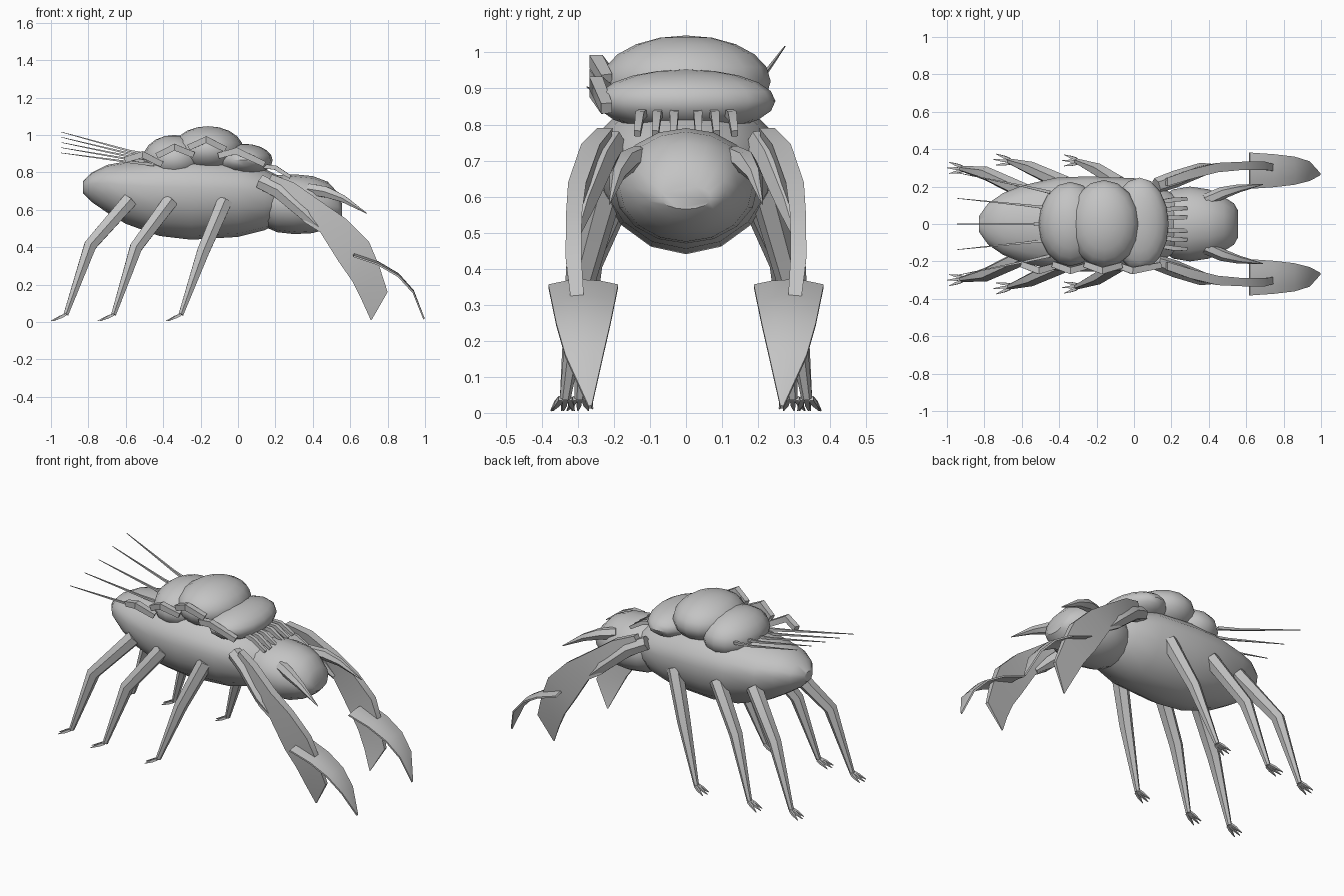
import bpy, bmesh, math
from mathutils import Vector

if "Cube" in bpy.data.objects:
    bpy.data.objects.remove(bpy.data.objects["Cube"])

grey = bpy.data.materials.new("shell grey")
grey.diffuse_color = (0.55, 0.55, 0.55, 1)
grey.use_nodes = True
grey.node_tree.nodes["Principled BSDF"].inputs["Base Color"].default_value = grey.diffuse_color


def finish(name, bm, angle=35):
    bmesh.ops.recalc_face_normals(bm, faces=bm.faces)
    me = bpy.data.meshes.new(name)
    bm.to_mesh(me)
    bm.free()
    ob = bpy.data.objects.new(name, me)
    bpy.context.collection.objects.link(ob)
    me.materials.append(grey)
    bpy.ops.object.select_all(action='DESELECT')
    ob.select_set(True)
    bpy.context.view_layer.objects.active = ob
    bpy.ops.object.shade_smooth_by_angle(angle=math.radians(angle))
    return ob


def skin(bm, rings):
    """Bridge closed rings of points and cap both ends."""
    vs = [[bm.verts.new(p) for p in r] for r in rings]
    n = len(vs[0])
    for a, b in zip(vs, vs[1:]):
        for i in range(n):
            bm.faces.new((a[i], a[(i + 1) % n], b[(i + 1) % n], b[i]))
    bm.faces.new(vs[0][::-1])
    bm.faces.new(vs[-1])


def limb(bm, pts, radii, n=6):
    """Tapered tube along a path."""
    pts = [Vector(p) for p in pts]
    rings = []
    for i, p in enumerate(pts):
        t = (pts[min(i + 1, len(pts) - 1)] - pts[max(i - 1, 0)]).normalized()
        u = t.cross(Vector((0, 1, 0))).normalized()
        v = t.cross(u)
        rings.append([p + radii[i] * (u * math.cos(a) + v * math.sin(a))
                      for a in (math.tau * (k + .5) / n for k in range(n))])
    skin(bm, rings)


def hull(name, sections, waist, n=16):
    """Rounded body lofted along x from (x, half width, bottom, top), widest at the waist fraction."""
    bm = bmesh.new()
    rings = []
    for x, w, lo, hi in sections:
        mid = lo + waist * (hi - lo)
        ring = []
        for k in range(n):
            c, s = math.cos(math.tau * k / n), math.sin(math.tau * k / n)
            ring.append((x, w * c, mid + s * ((hi - mid) if s > 0 else (mid - lo))))
        rings.append(ring)
    skin(bm, rings)
    return finish(name, bm, 40)


# Abdomen and head
hull("abdomen", [(-.83, .04, .69, .75), (-.78, .11, .64, .80), (-.70, .165, .585, .84),
                 (-.60, .205, .525, .858), (-.42, .247, .46, .885), (-.25, .255, .44, .89),
                 (0, .245, .455, .87), (.14, .20, .49, .82), (.26, .13, .55, .76), (.32, .06, .60, .70)], .62)
hull("head", [(.10, .08, .56, .70), (.14, .14, .51, .76), (.21, .185, .48, .785), (.30, .20, .47, .79),
              (.40, .185, .475, .78), (.48, .145, .50, .75), (.535, .11, .54, .69),
              (.557, .07, .565, .63)], .5)

# Three overlapping back domes
for name, c, s in (("rear_dome", (-.34, 0, .87), (.17, .225, .13)),
                   ("middle_dome", (-.16, 0, .92), (.19, .235, .127)),
                   ("front_dome", (.03, 0, .865), (.155, .248, .088))):
    bm = bmesh.new()
    bmesh.ops.create_uvsphere(bm, u_segments=16, v_segments=10, radius=1)
    for v in bm.verts:
        v.co = Vector([c[i] + v.co[i] * s[i] for i in range(3)])
    finish(name, bm, 40)

# Walking legs with three-toed feet
legs = (("rear", (-.58, .17, .65), (-.79, .27, .41), (-.92, .295, .04), (-1.0, .30, .006)),
        ("middle", (-.36, .21, .65), (-.545, .295, .40), (-.665, .335, .04), (-.75, .345, .006)),
        ("front", (-.07, .21, .65), (-.185, .285, .38), (-.305, .335, .04), (-.385, .34, .006)))
for side, s in (("left", 1), ("right", -1)):
    for name, *path in legs:
        hip, knee, ankle, tip = [Vector((x, y * s, z)) for x, y, z in path]
        bm = bmesh.new()
        limb(bm, (hip, knee, ankle), (.046, .038, .015))
        for d in (-.03, 0, .03):
            start = ankle + Vector((0, d * .4, 0))
            end = tip + Vector((abs(d) * .4, d, 0))
            limb(bm, (start, start.lerp(end, .4), end), (.009, .010, .002), 4)
        finish(f"{name}_leg_{side}", bm)

    # Raptorial arm: upper bar
    bm = bmesh.new()
    limb(bm, [(x, y * s, z) for x, y, z in
              ((.12, .205, .75), (.22, .24, .70), (.36, .29, .575), (.44, .305, .50))],
         (.042, .046, .038, .015))
    finish(f"arm_bar_{side}", bm)

    # Sickle-shaped vertical arm plate: (upper edge, lower edge, y, half thickness)
    bm = bmesh.new()
    plate = (((.18, .79), (.14, .70), .225, .022), ((.30, .745), (.25, .63), .265, .026),
             ((.45, .64), (.36, .53), .302, .025), ((.58, .55), (.44, .48), .311, .022),
             ((.70, .43), (.54, .32), .312, .022), ((.755, .30), (.61, .22), .30, .018),
             ((.80, .16), (.66, .12), .285, .01), ((.715, .012), (.71, .01), .26, .003))
    skin(bm, [[(a[0], s * (y - t), a[1]), (a[0], s * (y + t), a[1]),
               (b[0], s * (y + t * .4), b[1]), (b[0], s * (y - t * .4), b[1])]
              for a, b, y, t in plate])
    finish(f"arm_plate_{side}", bm)

    # Curved scoop claw: (x, crown z, inner y, outer y)
    bm = bmesh.new()
    rings = []
    for x, z, y0, y1 in ((.62, .37, .188, .382), (.75, .325, .197, .373), (.86, .26, .21, .36),
                         (.94, .17, .23, .335), (.998, .02, .262, .270)):
        w = y1 - y0
        top = [(x, s * (y0 + w * t), z - .07 * w * (2 * t - 1) ** 2) for t in (0, .25, .5, .75, 1)]
        rings.append(top + [(p[0] - .006, p[1], p[2] - .008) for p in top[::-1]])
    skin(bm, rings)
    finish(f"claw_{side}", bm)

    # Mandible horn on the head
    bm = bmesh.new()
    limb(bm, [(x, y * s, z) for x, y, z in
              ((.38, .125, .71), (.47, .165, .695), (.56, .19, .66), (.69, .212, .58))],
         (.035, .033, .022, .002))
    finish(f"mandible_{side}", bm)

# Row of short feelers between dome and head
bm = bmesh.new()
for y in (-.135, -.085, -.035, .035, .085, .135):
    limb(bm, ((.12, y * .85, .835), (.20, y * .95, .825), (.28, y, .775)), (.014, .017, .013), 4)
finish("neck_feelers", bm)

# Bent struts along one flank
bm = bmesh.new()
for pts in (((-.60, .868), (-.51, .895), (-.41, .845)), ((-.43, .89), (-.34, .935), (-.24, .895)),
            ((-.26, .935), (-.17, .975), (-.07, .925)), ((-.10, .89), (-.01, .915), (.14, .845))):
    limb(bm, [(x, y, z) for (x, z), y in zip(pts, (-.215, -.25, -.22))], (.022, .026, .022), 4)
finish("flank_struts", bm)

# Fan of tail bristles
bm = bmesh.new()
for k in range(-2, 3):
    limb(bm, ((-.45, k * .085, .865 + k * .012), (-.58, k * .10, .885 + k * .015),
              (-.945, k * .137, .96 + k * .028)), (.012, .008, .002), 4)
finish("tail_bristles", bm)
